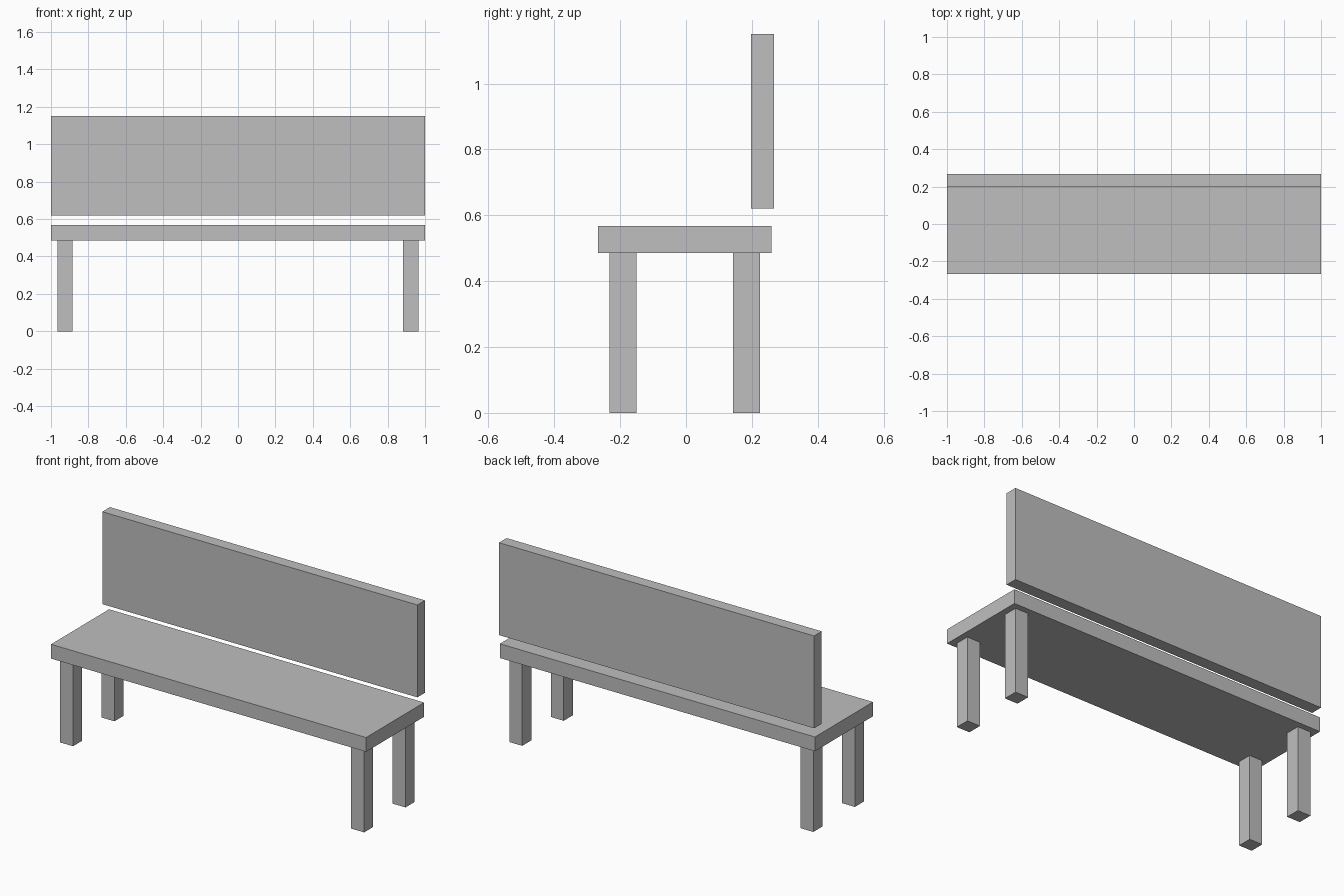
import bpy

cube = bpy.data.objects.get("Cube")
if cube:
    bpy.data.objects.remove(cube, do_unlink=True)

# Single plain grey finish
grey = bpy.data.materials.new("light_grey")
grey.use_nodes = True
color = (0.52, 0.52, 0.52, 1)
grey.diffuse_color = color
grey.node_tree.nodes["Principled BSDF"].inputs["Base Color"].default_value = color


def box(name, x, y, z):
    """Add a box spanning the given (min, max) range on each axis."""
    spans = (x, y, z)
    bpy.ops.mesh.primitive_cube_add(size=1, location=[(a + b) / 2 for a, b in spans])
    ob = bpy.context.object
    ob.name = name
    ob.scale = [b - a for a, b in spans]
    bpy.ops.object.transform_apply(location=False, rotation=False, scale=True)
    ob.data.materials.append(grey)
    return ob


SEAT_BOTTOM = 0.485

# Seat plank and the backrest floating just above its rear edge
box("seat", (-1, 1), (-0.267, 0.259), (SEAT_BOTTOM, 0.567))
box("backrest", (-1, 1), (0.198, 0.267), (0.62, 1.15))

# Four square legs
for row, y in (("front", (-0.233, -0.151)), ("back", (0.142, 0.225))):
    box(f"{row}_right_leg", (-0.966, -0.884), y, (0, SEAT_BOTTOM))
    box(f"{row}_left_leg", (0.882, 0.964), y, (0, SEAT_BOTTOM))
